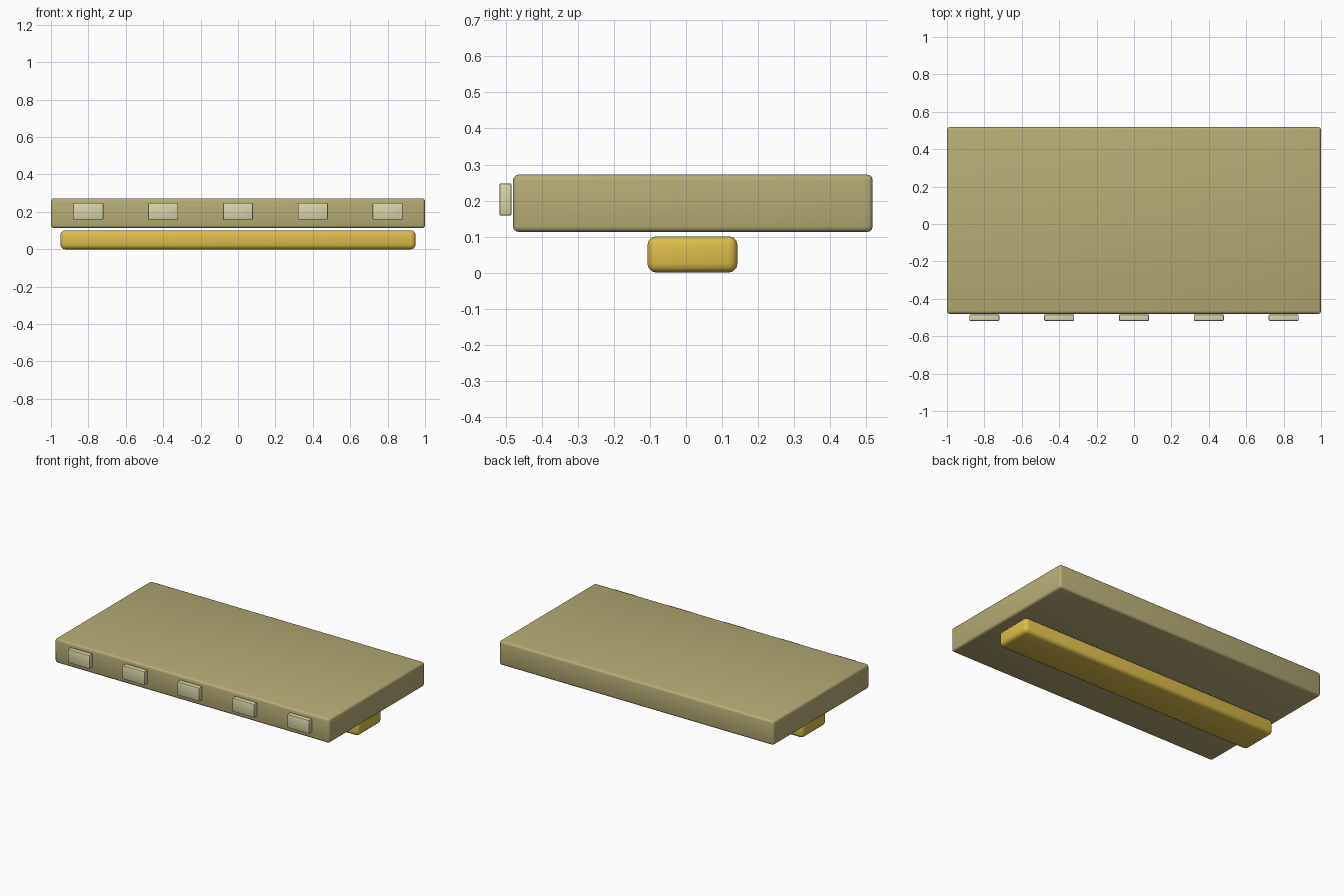
import bpy

if "Cube" in bpy.data.objects:
    bpy.data.objects.remove(bpy.data.objects["Cube"])


def material(name, rgb):
    m = bpy.data.materials.new(name)
    m.diffuse_color = (*rgb, 1)
    m.use_nodes = True
    m.node_tree.nodes["Principled BSDF"].inputs["Base Color"].default_value = m.diffuse_color
    return m


def rounded_box(name, lo, hi, bevel, mat, segments=3):
    """Box between two corners with rounded edges."""
    bpy.ops.mesh.primitive_cube_add(size=1, location=[(a + b) / 2 for a, b in zip(lo, hi)])
    ob = bpy.context.object
    ob.name = name
    ob.scale = [b - a for a, b in zip(lo, hi)]
    bpy.ops.object.transform_apply(location=False, rotation=False, scale=True)
    ob.data.materials.append(mat)
    mod = ob.modifiers.new("rounded_edges", 'BEVEL')
    mod.width = bevel
    mod.segments = segments
    bpy.ops.object.modifier_apply(modifier=mod.name)
    bpy.ops.object.shade_smooth_by_angle()
    return ob


tan = material("tan", (0.47, 0.41, 0.18))
gold = material("gold", (0.72, 0.51, 0.07))
cream = material("cream", (0.70, 0.67, 0.40))

# Main slab
rounded_box("slab", (-1, -0.48, 0.113), (1, 0.518, 0.272), 0.015, tan)

# Support bar underneath
rounded_box("support_bar", (-0.95, -0.107, 0), (0.95, 0.143, 0.101), 0.025, gold)

# Row of small blocks along the front edge
for i in range(5):
    x = -0.8 + 0.4 * i
    rounded_box(f"front_block_{i + 1}", (x - 0.08, -0.518, 0.158),
                (x + 0.08, -0.484, 0.248), 0.005, cream, 2)
